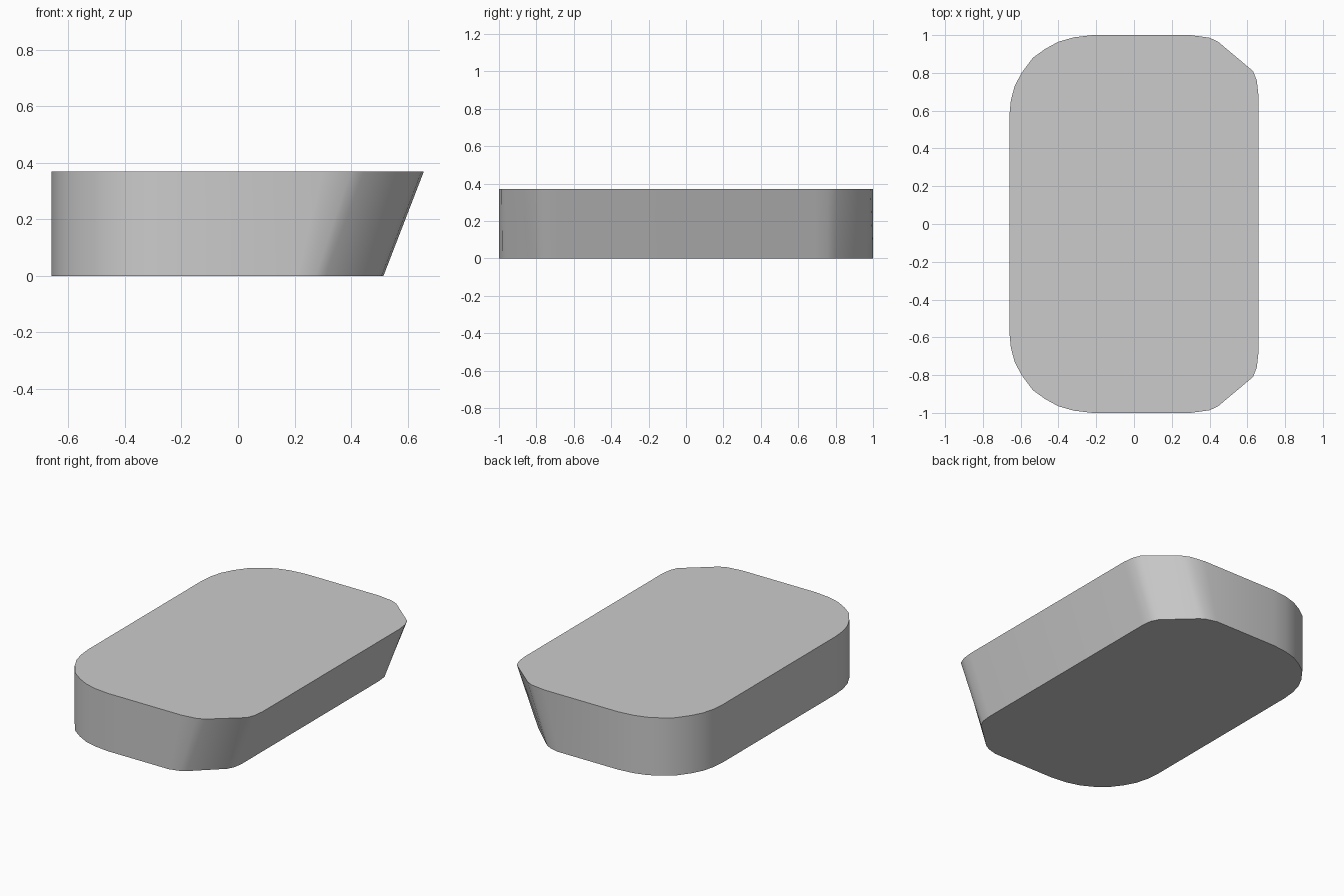
import bpy, bmesh, math

if "Cube" in bpy.data.objects:
    bpy.data.objects.remove(bpy.data.objects["Cube"])

HEIGHT = 0.37

# Half outlines (y >= 0), from the left side round to the right side
left_corner = [(-0.66, 0.57), (-0.652, 0.655), (-0.632, 0.73), (-0.595, 0.80),
               (-0.535, 0.88), (-0.47, 0.927), (-0.40, 0.965), (-0.32, 0.988),
               (-0.22, 1.0)]
right_top = [(0.30, 1.0), (0.40, 0.986), (0.445, 0.965),
             (0.63, 0.81), (0.65, 0.76), (0.658, 0.69)]
right_bottom = [(0.21, 1.0), (0.275, 0.982), (0.31, 0.962),
                (0.485, 0.80), (0.508, 0.755), (0.515, 0.69)]


def ring(bm, half, z):
    """Mirror a half outline across y = 0 and add it as a closed ring."""
    outline = half + [(x, -y) for x, y in reversed(half)]
    return [bm.verts.new((x, y, z)) for x, y in outline]


# Slab lofted between the two outlines, leaning outwards on the right
bm = bmesh.new()
low = ring(bm, left_corner + right_bottom, 0)
high = ring(bm, left_corner + right_top, HEIGHT)
bm.faces.new(low)
bm.faces.new(high)
n = len(low)
for i in range(n):
    j = (i + 1) % n
    bm.faces.new((low[i], low[j], high[j], high[i]))
bmesh.ops.recalc_face_normals(bm, faces=bm.faces[:])

mesh = bpy.data.meshes.new("rounded_slab")
bm.to_mesh(mesh)
bm.free()
slab = bpy.data.objects.new("rounded_slab", mesh)
bpy.context.collection.objects.link(slab)

# Smooth corners, sharp rims
bpy.context.view_layer.objects.active = slab
slab.select_set(True)
bpy.ops.object.shade_smooth_by_angle(angle=math.radians(30))
